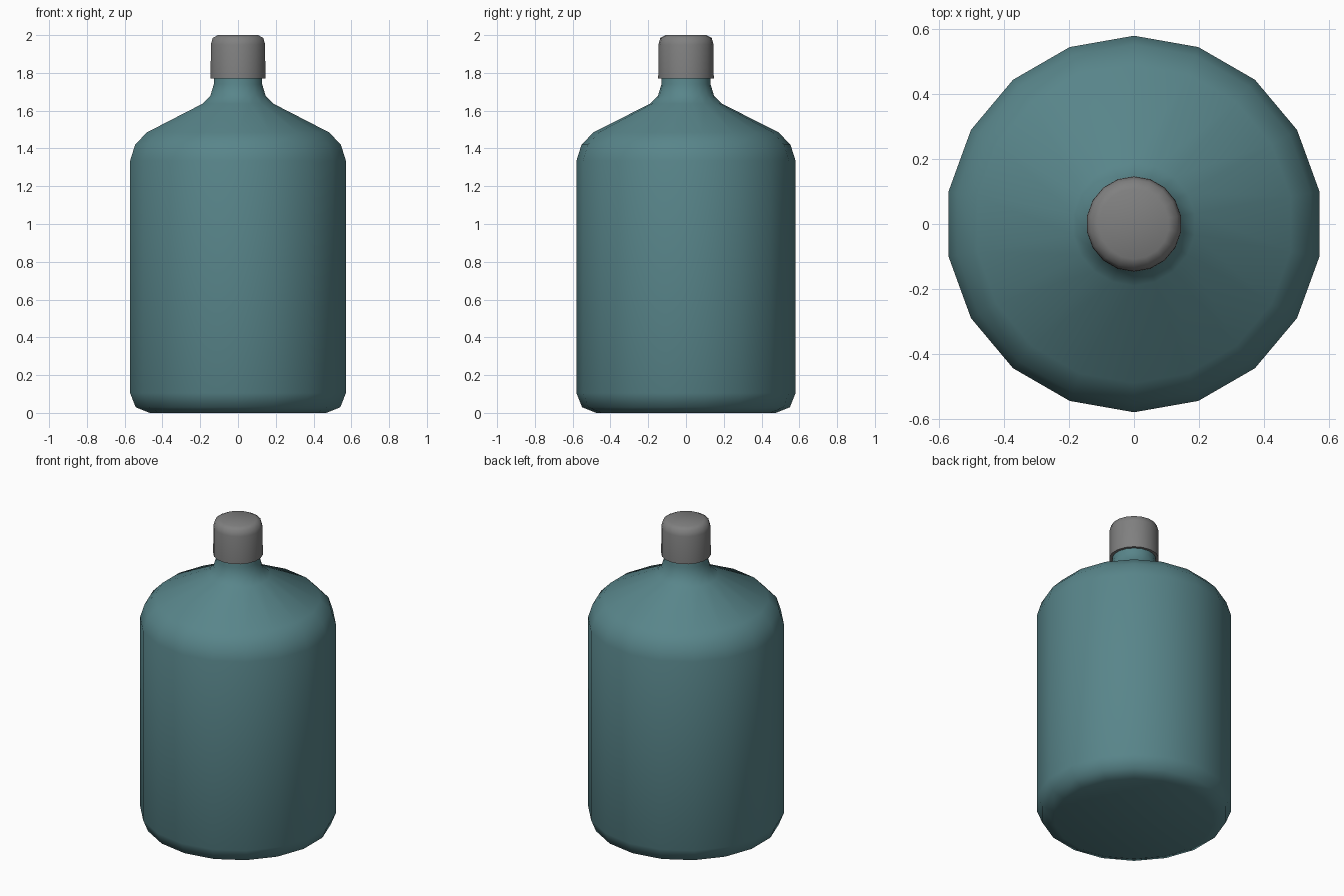
import bpy
import bmesh
from math import sin, cos, pi, radians

SIDES = 18

default = bpy.data.objects.get("Cube")
if default:
    bpy.data.objects.remove(default, do_unlink=True)


def make_material(name, colour):
    mat = bpy.data.materials.new(name)
    mat.use_nodes = True
    mat.diffuse_color = colour
    bsdf = next(n for n in mat.node_tree.nodes if n.type == "BSDF_PRINCIPLED")
    bsdf.inputs["Base Color"].default_value = colour
    return mat


def lathe(name, profile, mat):
    """Turn (radius, height) points around z, with flat end caps."""
    bm = bmesh.new()
    rings = []
    for radius, z in profile:
        angles = [pi / 2 + 2 * pi * i / SIDES for i in range(SIDES)]
        rings.append([bm.verts.new((radius * cos(a), radius * sin(a), z)) for a in angles])
    for low, high in zip(rings, rings[1:]):
        for i in range(SIDES):
            j = (i + 1) % SIDES
            bm.faces.new((low[i], low[j], high[j], high[i]))
    bm.faces.new(rings[0][::-1])
    bm.faces.new(rings[-1])
    mesh = bpy.data.meshes.new(name)
    bm.to_mesh(mesh)
    bm.free()
    mesh.materials.append(mat)
    obj = bpy.data.objects.new(name, mesh)
    bpy.context.collection.objects.link(obj)
    bpy.ops.object.select_all(action="DESELECT")
    obj.select_set(True)
    bpy.context.view_layer.objects.active = obj
    bpy.ops.object.shade_smooth_by_angle(angle=radians(60))
    return obj


teal = make_material("teal plastic", (0.098, 0.235, 0.255, 1))
grey = make_material("grey plastic", (0.215, 0.215, 0.215, 1))

# Body with rounded base, sloping shoulder and narrow neck
lathe("bottle_body", [
    (0.475, 0), (0.55, 0.03), (0.58, 0.105), (0.58, 1.335), (0.553, 1.42),
    (0.49, 1.485), (0.19, 1.637), (0.148, 1.68), (0.13, 1.74), (0.13, 1.82),
], teal)

# Screw cap with a softened top edge
lathe("bottle_cap", [
    (0.147, 1.77), (0.146, 1.95), (0.136, 1.985), (0.108, 2.0),
], grey)
